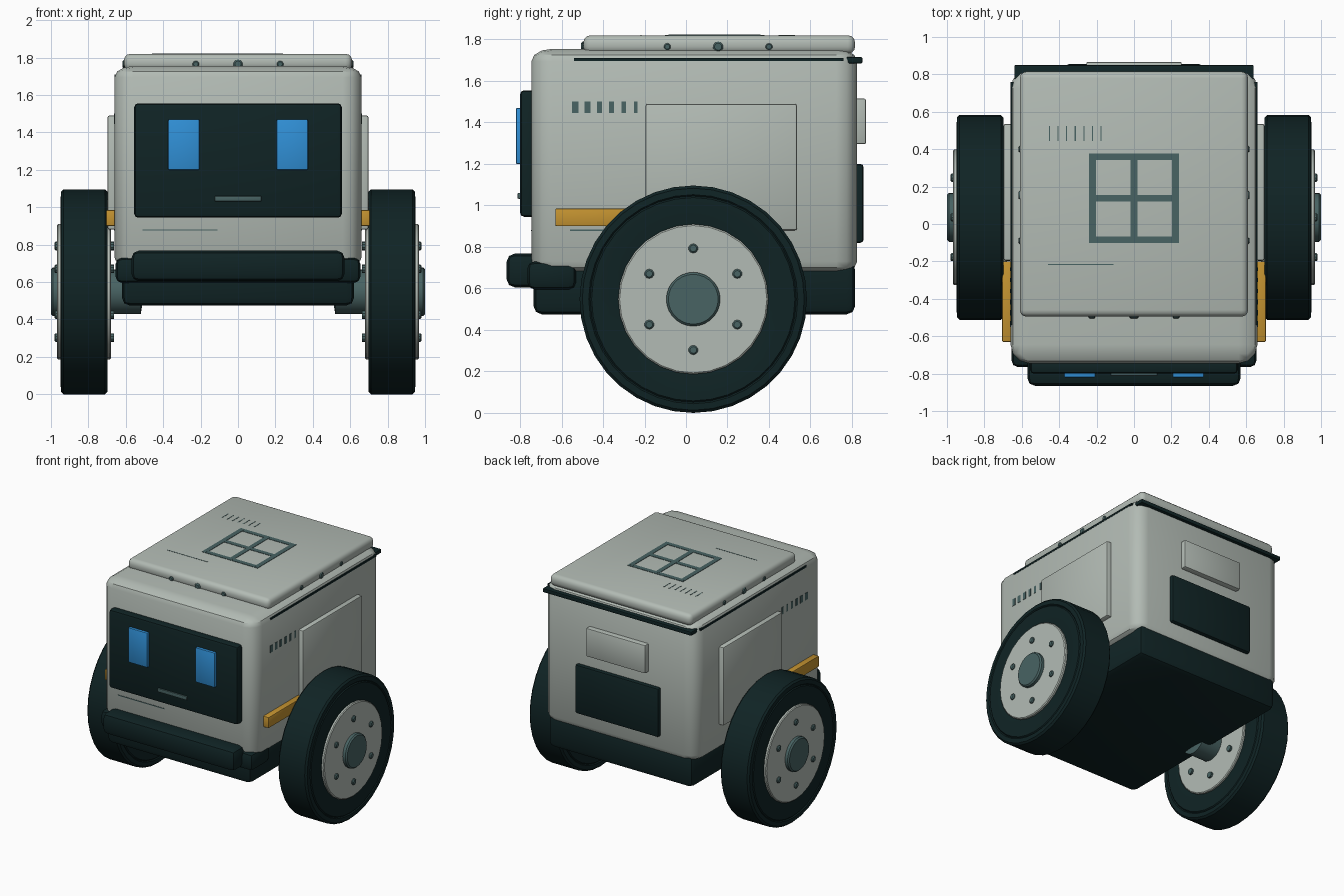
import bpy, bmesh, math
from mathutils import Matrix, Vector

cube = bpy.data.objects.get("Cube")
if cube:
    bpy.data.objects.remove(cube, do_unlink=True)


def material(name, r, g, b):
    m = bpy.data.materials.new(name)
    m.use_nodes = True
    m.diffuse_color = (r, g, b, 1)
    bsdf = m.node_tree.nodes["Principled BSDF"]
    bsdf.inputs["Base Color"].default_value = (r, g, b, 1)
    bsdf.inputs["Roughness"].default_value = 0.6
    return m


GREY = material("light_grey", 0.45, 0.50, 0.46)
DARK = material("dark_teal", 0.005, 0.017, 0.018)
SLATE = material("slate", 0.065, 0.125, 0.125)
BLUE = material("eye_blue", 0.03, 0.28, 0.68)
AMBER = material("amber", 0.55, 0.29, 0.03)


def finish(name, bm, mat):
    bmesh.ops.recalc_face_normals(bm, faces=bm.faces)
    for f in bm.faces:
        f.smooth = True
    for e in bm.edges:
        e.smooth = e.calc_face_angle(0) < math.radians(32)
    mesh = bpy.data.meshes.new(name)
    bm.to_mesh(mesh)
    bm.free()
    mesh.materials.append(mat)
    ob = bpy.data.objects.new(name, mesh)
    bpy.context.collection.objects.link(ob)
    return ob


def box(name, x, y, z, mat, bevel=0.0, segs=2, squash=1.0):
    """Bevelled box between (min, max) pairs; squash flattens the bevel in z."""
    bm = bmesh.new()
    bmesh.ops.create_cube(bm, size=1)
    lo, hi = [Vector(v) for v in zip(sorted(x), sorted(y), sorted(z))]
    size = hi - lo
    bmesh.ops.scale(bm, vec=(size.x, size.y, size.z / squash), verts=bm.verts)
    if bevel:
        bmesh.ops.bevel(bm, geom=bm.edges[:], offset=bevel, segments=segs,
                        profile=0.5, affect='EDGES', clamp_overlap=True)
    bmesh.ops.scale(bm, vec=(1, 1, squash), verts=bm.verts)
    bmesh.ops.translate(bm, vec=(lo + hi) / 2, verts=bm.verts)
    return finish(name, bm, mat)


def lathe(name, profile, mat, side, centre, segs=32, axis='X'):
    """Spin (along, radius) points about a sideways or lengthways axis."""
    bm = bmesh.new()
    verts = [bm.verts.new((a, 0, r)) for a, r in profile]
    edges = [bm.edges.new(p) for p in zip(verts, verts[1:])]
    bmesh.ops.spin(bm, geom=verts + edges, cent=(0, 0, 0), axis=(1, 0, 0),
                   angle=math.tau, steps=segs, use_merge=True)
    bmesh.ops.remove_doubles(bm, verts=bm.verts, dist=1e-4)
    bmesh.ops.scale(bm, vec=(side, 1, 1), verts=bm.verts)
    if axis == 'Y':
        bmesh.ops.rotate(bm, matrix=Matrix.Rotation(math.pi / 2, 3, 'Z'), verts=bm.verts)
    bmesh.ops.translate(bm, vec=centre, verts=bm.verts)
    return finish(name, bm, mat)


def stud(name, a, b, r, side, centre, axis='X', segs=10):
    c = 0.3 * r
    return lathe(name, [(a, 0), (a, r), (b - c, r), (b, r - c), (b, 0)],
                 SLATE, side, centre, segs, axis)


# Body shell, chassis and roof lid
box("body", (-.66, .66), (-.745, .825), (.67, 1.755), GREY, .1, 3, .6)
box("chassis", (-.62, .62), (-.735, .815), (.475, .73), DARK, .04)
box("roof_lid", (-.61, .61), (-.495, .815), (1.73, 1.82), GREY, .035, 3)

# Front bumper, centre and wrapped corners
box("bumper_wrap", (-.655, .655), (-.765, -.53), (.595, .73), DARK, .035)
box("bumper", (-.57, .57), (-.865, -.67), (.605, .768), DARK, .04)

# Face screen, eyes and mouth
box("face_screen", (-.555, .555), (-.80, -.72), (.945, 1.555), DARK, .02)
for s, side in ((1, "left"), (-1, "right")):
    box(side + "_eye", (s * .207, s * .373), (-.82, -.79), (1.2, 1.47), BLUE, .006)
box("mouth", (-.125, .125), (-.812, -.79), (1.032, 1.06), SLATE, .004)
box("front_seam", (-.51, -.11), (-.748, -.74), (.876, .882), SLATE)

# Rear panels and overhanging trim
box("rear_hatch", (-.36, .36), (.79, .856), (.82, 1.2), DARK, .015)
box("rear_plate", (-.255, .255), (.79, .867), (1.295, 1.515), GREY, .008)
box("rear_visor", (-.64, .64), (.69, .85), (1.685, 1.715), DARK, .006)

# Roof emblem: a frame of four panes
for i in (-1, 0, 1):
    c = i * .222
    box("emblem_bar_long", (c - .018, c + .018), (-.085, .36), (1.815, 1.823), SLATE)
    box("emblem_bar_cross", (-.24, .24), (c + .12, c + .156), (1.815, 1.8225), SLATE)

# Roof markings
for i in range(7):
    x = -.455 + i * .046
    box("roof_tick", (x, x + .006), (.445, .525), (1.816, 1.8215), SLATE)
box("roof_seam", (-.46, -.11), (-.219, -.214), (1.816, 1.8215), SLATE)

# Bolts around the lid
for x in (-.225, 0, .225):
    stud("lid_front_bolt", 0, .025, .018 if x else .025, -1, (x, -.48, 1.765), 'Y')

for s, side in ((1, "left"), (-1, "right")):
    # Side door, amber light, trim rail and vents
    box(side + "_door", (s * .62, s * .697), (-.195, .535), (.88, 1.49), GREY, .01)
    box(side + "_amber_strip", (s * .64, s * .705), (-.63, -.2), (.9, .985), AMBER, .006)
    box(side + "_rail", (s * .58, s * .661), (-.54, .76), (1.697, 1.711), DARK)
    box(side + "_seam", (s * .65, s * .663), (-.56, -.25), (.876, .884), SLATE)
    for i in range(6):
        y = -.55 + i * .06
        box(side + "_vent", (s * .65, s * .663), (y, y + .032 - i * .003),
            (1.445, 1.5), SLATE)
    for y in (-.09, .155, .4):
        stud(side + "_lid_bolt", .59, .617, .025 if y == .155 else .017, s, (0, y, 1.765))

    # Wheel: tyre with a sidewall groove, disc, cap, bolts and axle
    hub = (0, .035, .548)
    tyre = [(.715, .3), (.697, .36), (.697, .49), (.704, .497), (.697, .504),
            (.699, .535), (.712, .548), (.933, .548), (.946, .535), (.948, .504),
            (.941, .497), (.948, .49), (.948, .36), (.93, .3)]
    lathe(side + "_tyre", tyre, DARK, s, hub, 36)
    disc = [(.68, 0), (.68, .355), (.685, .362), (.962, .362), (.968, .355), (.968, 0)]
    lathe(side + "_wheel_disc", disc, GREY, s, hub, 28)
    lathe(side + "_hub_cap", [(.95, 0), (.95, .13), (.99, .13), (1, .12), (1, 0)],
          SLATE, s, hub, 28)
    lathe(side + "_axle", [(.5, 0), (.52, .12), (.69, .12), (.69, 0)], SLATE, s, hub, 24)
    for k in range(6):
        a = math.radians(90 + 60 * k)
        at = (0, hub[1] + .245 * math.cos(a), hub[2] + .245 * math.sin(a))
        stud(side + "_wheel_bolt", .664, .982, .023, s, at)
